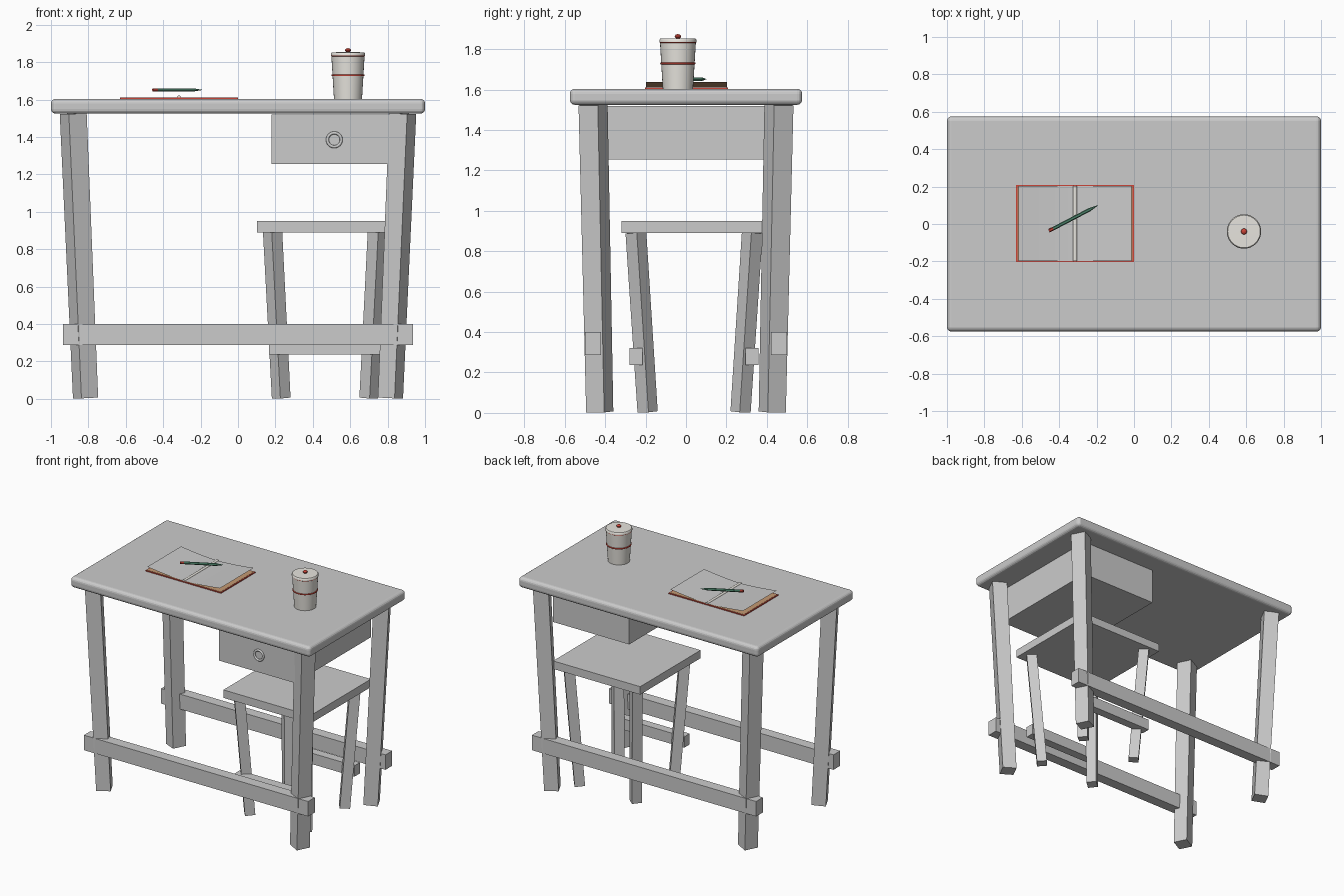
import bpy, bmesh, math
from mathutils import Matrix, Vector

if "Cube" in bpy.data.objects:
    bpy.data.objects.remove(bpy.data.objects["Cube"])


def mat(name, rgb):
    m = bpy.data.materials.new(name)
    m.diffuse_color = (*rgb, 1)
    m.use_nodes = True
    m.node_tree.nodes["Principled BSDF"].inputs["Base Color"].default_value = m.diffuse_color
    return m


RED = mat("red", (0.6, 0.06, 0.04))
GREEN = mat("green", (0.08, 0.25, 0.16))
CREAM = mat("cream", (0.8, 0.78, 0.73))
TAN = mat("tan", (0.55, 0.32, 0.17))


def add(name, bm, loc=(0, 0, 0), material=None, smooth=False):
    bmesh.ops.recalc_face_normals(bm, faces=bm.faces)
    me = bpy.data.meshes.new(name)
    bm.to_mesh(me)
    bm.free()
    ob = bpy.data.objects.new(name, me)
    ob.location = loc
    bpy.context.collection.objects.link(ob)
    if material:
        me.materials.append(material)
    if smooth:
        bpy.ops.object.select_all(action='DESELECT')
        ob.select_set(True)
        bpy.context.view_layer.objects.active = ob
        bpy.ops.object.shade_smooth_by_angle(angle=math.radians(40))
    return ob


def box(name, x, y, z, loc=(0, 0, 0), material=None):
    bm = bmesh.new()
    size = [b - a for a, b in (x, y, z)]
    mid = [(a + b) / 2 for a, b in (x, y, z)]
    bmesh.ops.create_cube(bm, size=1, matrix=Matrix.Translation(mid) @ Matrix.Diagonal((*size, 1)))
    return add(name, bm, loc, material)


def mirror(ob, x=True, y=True):
    m = ob.modifiers.new("mirror", 'MIRROR')
    m.use_axis = (x, y, False)
    return ob


def leg(name, top, bottom, w_top, w_bottom, angle, loc=(0, 0, 0)):
    """Splayed, twisted square leg with ends cut square to its axis."""
    bm = bmesh.new()
    top, bottom = Vector(top), Vector(bottom)
    d = (top - bottom).normalized()
    rings = []
    for c, w in ((bottom, w_bottom), (top, w_top)):
        ring = []
        for k in range(4):
            a = math.radians(angle + 45 + 90 * k)
            o = Vector((math.cos(a), math.sin(a), 0)) * w * math.sqrt(0.5)
            o.z = -(o.x * d.x + o.y * d.y) / d.z
            ring.append(bm.verts.new(c + o))
        rings.append(ring)
        bm.faces.new(ring)
    for k in range(4):
        j = (k + 1) % 4
        bm.faces.new((rings[0][k], rings[0][j], rings[1][j], rings[1][k]))
    return mirror(add(name, bm, loc))


def lathe(name, profile, loc, material=None, steps=32, closed=False):
    bm = bmesh.new()
    vs = [bm.verts.new((r, 0, z)) for r, z in profile]
    es = [bm.edges.new(p) for p in zip(vs, vs[1:])]
    if closed:
        es.append(bm.edges.new((vs[-1], vs[0])))
    bmesh.ops.spin(bm, geom=vs + es, cent=(0, 0, 0), axis=(0, 0, 1), angle=math.tau, steps=steps)
    bmesh.ops.remove_doubles(bm, verts=bm.verts, dist=1e-5)
    return add(name, bm, loc, material, True)


def ring(name, major, minor, loc, material=None):
    pts = [(major + minor * math.cos(k * math.tau / 10), minor * math.sin(k * math.tau / 10)) for k in range(10)]
    return lathe(name, pts, loc, material, closed=True)


# Tabletop with rounded edges
top = box("tabletop", (-1, 1), (-0.575, 0.575), (1.525, 1.604))
bev = top.modifiers.new("bevel", 'BEVEL')
bev.width, bev.segments = 0.025, 4

# Table legs and long rails
leg("table_legs", (0.881, -0.46, 1.525), (0.815, -0.427, 0.005), 0.107, 0.1, -27)
mirror(box("table_rails", (-0.935, 0.935), (-0.5, -0.42), (0.287, 0.4)), x=False)

# Drawer with ring pull
box("drawer", (0.18, 0.815), (-0.485, 0.42), (1.255, 1.52))
pull = ring("drawer_pull", 0.037, 0.008, (0.515, -0.487, 1.385))
pull.rotation_euler.x = math.pi / 2

# Stool, modelled around its own centre
S = (0.465, 0.04, 0)
box("stool_seat", (-0.363, 0.363), (-0.36, 0.36), (0.89, 0.95), S)
leg("stool_legs", (0.28, -0.288, 0.892), (0.234, -0.23, 0.005), 0.073, 0.071, -40, S)
mirror(box("stool_rails", (-0.3, 0.3), (-0.32, -0.255), (0.238, 0.32), S), x=False)

# Lidded cup
C = Vector((0.588, -0.04, 1.604))
lathe("cup", [(0, 0), (0.075, 0), (0.089, 0.232), (0.08, 0.232), (0, 0.232)], C, CREAM)
lathe("cup_lid", [(0, 0.232), (0.092, 0.232), (0.092, 0.243), (0.087, 0.249), (0, 0.25)], C, CREAM)
ring("cup_band", 0.083, 0.005, C + Vector((0, 0, 0.126)), RED)
ring("lid_band", 0.088, 0.0035, C + Vector((0, 0, 0.231)), RED)
lathe("lid_knob", [(0, 0.249), (0.008, 0.249), (0.015, 0.255), (0.016, 0.262), (0.01, 0.269), (0, 0.271)],
      C, RED, 16)

# Open book: cover, lining and curling pages
B = (-0.315, 0.003, 1.604)
box("book_cover", (-0.315, 0.315), (-0.205, 0.205), (0, 0.006), B, RED)
box("book_lining", (-0.308, 0.308), (-0.198, 0.198), (0.006, 0.0075), B, TAN)


def sheet(name, lift, material):
    bm = bmesh.new()
    rows = []
    for k in range(17):
        x = -0.302 + 0.604 * k / 16
        z = lift + 0.025 * (abs(x) / 0.302) ** 1.6
        rows.append([bm.verts.new((x, y, z)) for y in (-0.2, 0.2)])
    for a, b in zip(rows, rows[1:]):
        bm.faces.new((a[0], b[0], b[1], a[1]))
    return add(name, bm, B, material, True)


sheet("page_backs", 0.0085, TAN)
sheet("pages", 0.010, None)
spine = lathe("page_fold", [(0, -0.2), (0.011, -0.2), (0.011, 0.2), (0, 0.2)], (B[0], B[1], 1.611), CREAM, 16)
spine.rotation_euler.x = math.pi / 2

# Pencil: eraser, hexagonal shaft and point along one line
P0, P1 = Vector((-0.455, -0.037, 1.652)), Vector((-0.193, 0.1, 1.652))
rot = (P1 - P0).to_track_quat('Z', 'Y').to_euler()
R = 0.0095
for name, prof, m in (
        ("pencil_eraser", [(0, 0), (R, 0), (R, 0.026), (0, 0.026)], RED),
        ("pencil_shaft", [(0, 0.026), (R, 0.026), (R, 0.245), (0, 0.245)], GREEN),
        ("pencil_point", [(0, 0.245), (R, 0.245), (0.001, 0.296), (0, 0.296)], GREEN)):
    lathe(name, prof, P0, m, 6).rotation_euler = rot
